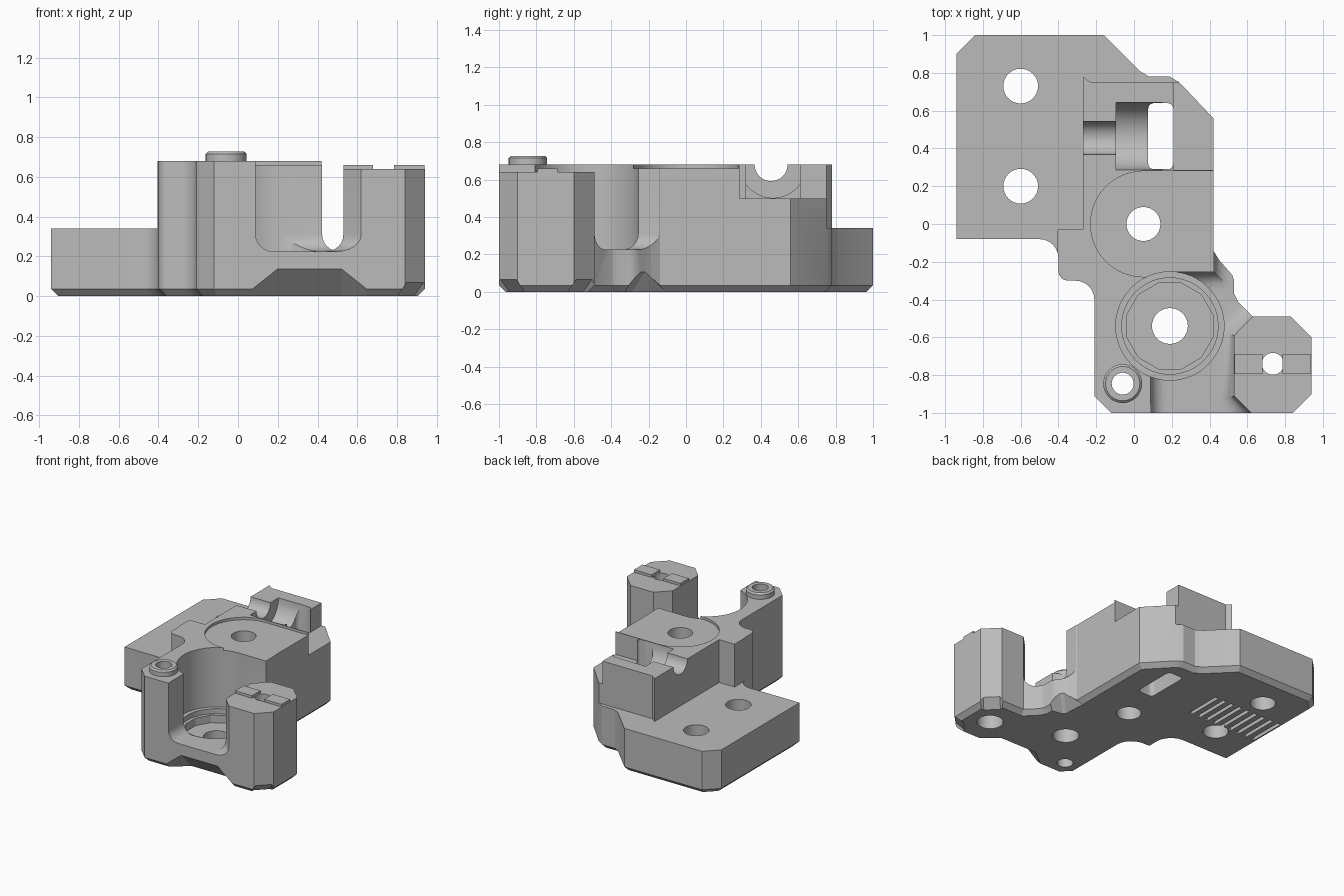
import bpy, bmesh
from math import sin, cos, radians
from mathutils import Vector

cube = bpy.data.objects.get("Cube")
if cube:
    bpy.data.objects.remove(cube, do_unlink=True)

grey = bpy.data.materials.new("matte grey")
grey.use_nodes = True
COLOUR = (0.5, 0.5, 0.5, 1)
grey.diffuse_color = COLOUR
grey.node_tree.nodes["Principled BSDF"].inputs["Base Color"].default_value = COLOUR


def arc(cx, cy, r, start=0, end=360, steps=48):
    full = abs(end - start) == 360
    count = steps if full else steps + 1
    angles = [radians(start + (end - start) * i / steps) for i in range(count)]
    return [(cx + r * cos(a), cy + r * sin(a)) for a in angles]


def rect(x0, y0, x1, y1):
    return [(x0, y0), (x1, y0), (x1, y1), (x0, y1)]


def make(name, bm):
    bmesh.ops.recalc_face_normals(bm, faces=bm.faces[:])
    mesh = bpy.data.meshes.new(name)
    bm.to_mesh(mesh)
    bm.free()
    mesh.materials.append(grey)
    obj = bpy.data.objects.new(name, mesh)
    bpy.context.collection.objects.link(obj)
    return obj


def prism(name, pts, lo, hi, along_x=False, bevel=0, segments=1, bevel_end=None):
    """Extrude a profile up z (or along x) and bevel the edges of one end."""
    bm = bmesh.new()
    bottom = bm.faces.new([bm.verts.new((u, v, lo)) for u, v in pts])
    ext = bmesh.ops.extrude_face_region(bm, geom=[bottom])["geom"]
    bmesh.ops.translate(bm, vec=(0, 0, hi - lo),
                        verts=[g for g in ext if isinstance(g, bmesh.types.BMVert)])
    bmesh.ops.recalc_face_normals(bm, faces=bm.faces[:])
    if bevel:
        level = lo if bevel_end is None else bevel_end
        edges = [e for e in bm.edges if all(abs(v.co.z - level) < 1e-5 for v in e.verts)]
        bmesh.ops.bevel(bm, geom=edges, offset=bevel, segments=segments,
                        profile=0.5, affect='EDGES')
    if along_x:
        for v in bm.verts:
            v.co = v.co.zxy
    return make(name, bm)


def wedge(x, y, heading, top, bottom, depth, height):
    """Tapered chamfer cutter on the lower edge, facing outward along heading."""
    a = radians(heading)
    out, side = Vector((cos(a), sin(a), 0)), Vector((-sin(a), cos(a), 0))
    bm = bmesh.new()
    for s in (-1, 1):
        for half, d, z in ((top, -depth, -.003), (bottom, .003, -.003), (top, .003, height),
                           (bottom, .1, -.003), (top, .1, height)):
            bm.verts.new(Vector((x, y, z)) + side * s * half + out * d)
    bmesh.ops.convex_hull(bm, input=bm.verts[:])
    return make("wedge_cutter", bm)


def cut(obj, cutter):
    cutter.hide_render = True
    mod = obj.modifiers.new("cut", 'BOOLEAN')
    mod.operation, mod.solver, mod.object = 'DIFFERENCE', 'EXACT', cutter
    bpy.context.view_layer.objects.active = obj
    bpy.ops.object.modifier_apply(modifier=mod.name)
    bpy.data.objects.remove(cutter, do_unlink=True)


# Main block: plan outline with a chamfered lower edge
outline = [(-.94, .9), (-.84, 1), (-.16, 1), (.03, .81), (.08, .78), (.19, .78), (.24, .75),
           (.42, .56), (.42, -.14), (.45, -.19), (.52, -.27), (.53, -.30), (.53, -.37),
           (.55, -.41), (.63, -.49), (.83, -.49), (.94, -.6), (.94, -.9), (.84, -1),
           (-.12, -1), (-.21, -.91)]
outline += arc(-.31, -.40, .10, 0, 90, 6)
outline += arc(-.35, -.25, .05, 270, 180, 4)
outline += arc(-.50, -.18, .10, 0, 90, 6)
outline += [(-.94, -.08)]
body = prism("bracket_body", outline, 0, .68, bevel=.035)

# Low shelf behind and to the side of the tall block
shelf = [(-1.1, -.25), (-.405, -.25), (-.405, -.03), (-.27, -.03), (-.27, .78), (-.23, .75),
         (.6, .75), (.6, 1.1), (-1.1, 1.1)]
cut(body, prism("shelf_cutter", shelf, .34, 1))

# Gap around the two front posts, with a filleted floor
gap = [(.09, -1.2)] + arc(.19, -.54, .285, 249, 90, 28)
gap += [(.423, -.255), (.423, 0), (.75, 0), (.75, -.488), (.63, -.488), (.53, -.59),
        (.53, -.91), (.625, -1.005), (.625, -1.2)]
cut(body, prism("gap_cutter", gap, .225, 1, bevel=.085, segments=6))

# Stepped round pocket with a faceted seat
cut(body, prism("pocket_cutter", arc(.19, -.54, .287), .21, .9))
cut(body, prism("ring_cutter", arc(.19, -.54, .255), .17, .5))
cut(body, prism("seat_cutter", arc(.19, -.54, .235, 15, 375, 12), .11, .5))

# Right post top and shallow recess around the middle hole
cut(body, prism("post_top_cutter", rect(.5, -1.1, 1.1, -.4), .64, 1))
recess = arc(.05, 0, .28, 90, 270, 24) + [(.6, -.28), (.6, .28)]
cut(body, prism("recess_cutter", recess, .66, 1))

# Half-round shaft channel, through slot and side ledge
cut(body, prism("channel_cutter", arc(.455, .68, .088), -.4, 0, along_x=True))
cut(body, prism("drum_cutter", arc(.465, .68, .178), -.095, .15, along_x=True))
cut(body, prism("ledge_cutter", rect(.208, .285, .6, .9), .5, 1))
slot = (arc(.105, .32, .03, 180, 270, 4) + arc(.178, .32, .03, 270, 360, 4)
        + arc(.178, .61, .03, 0, 90, 4) + arc(.105, .61, .03, 90, 180, 4))
cut(body, prism("slot_cutter", slot, -.1, 1))

# Screw holes
for x, y, r in ((-.6, .73, .092), (-.6, .2, .092), (.05, 0, .09), (.19, -.54, .095),
                (-.06, -.845, .058), (.735, -.74, .058)):
    cut(body, prism("hole_cutter", arc(x, y, r, steps=32), -.1, 1))
cut(body, prism("counterbore_cutter", arc(.735, -.74, .095, steps=32), -.1, .2))

# Tapered chamfers along the lower edge
cut(body, wedge(.36, -1, 270, .16, .34, .14, .14))
cut(body, wedge(.485, -.23, 41, .015, .16, .11, .11))
for x, y, heading in ((.89, -.95, 315), (.885, -.545, 45)):
    cut(body, wedge(x, y, heading, .06, .12, .07, .07))

# Row of narrow grooves underneath
for i in range(9):
    x = -.88 + i * .073
    cut(body, prism("groove_cutter", rect(x - .014, .28, x + .014, .58), -.1, .03))

# Locating boss on the left column
boss = prism("locating_boss", arc(-.06, -.845, .103, steps=32), .67, .727,
             bevel=.012, bevel_end=.727)
cut(boss, prism("hole_cutter", arc(-.06, -.845, .058, steps=32), .5, 1))

# Raised pads on the right post
parts = [body, boss]
for name, x0, x1 in (("inner_pad", .532, .68), ("outer_pad", .785, .938)):
    parts.append(prism(name, rect(x0, -.795, x1, -.688), .63, .66))

for obj in parts:
    bpy.ops.object.select_all(action='DESELECT')
    obj.select_set(True)
    bpy.context.view_layer.objects.active = obj
    bpy.ops.object.shade_smooth_by_angle(angle=radians(28))
